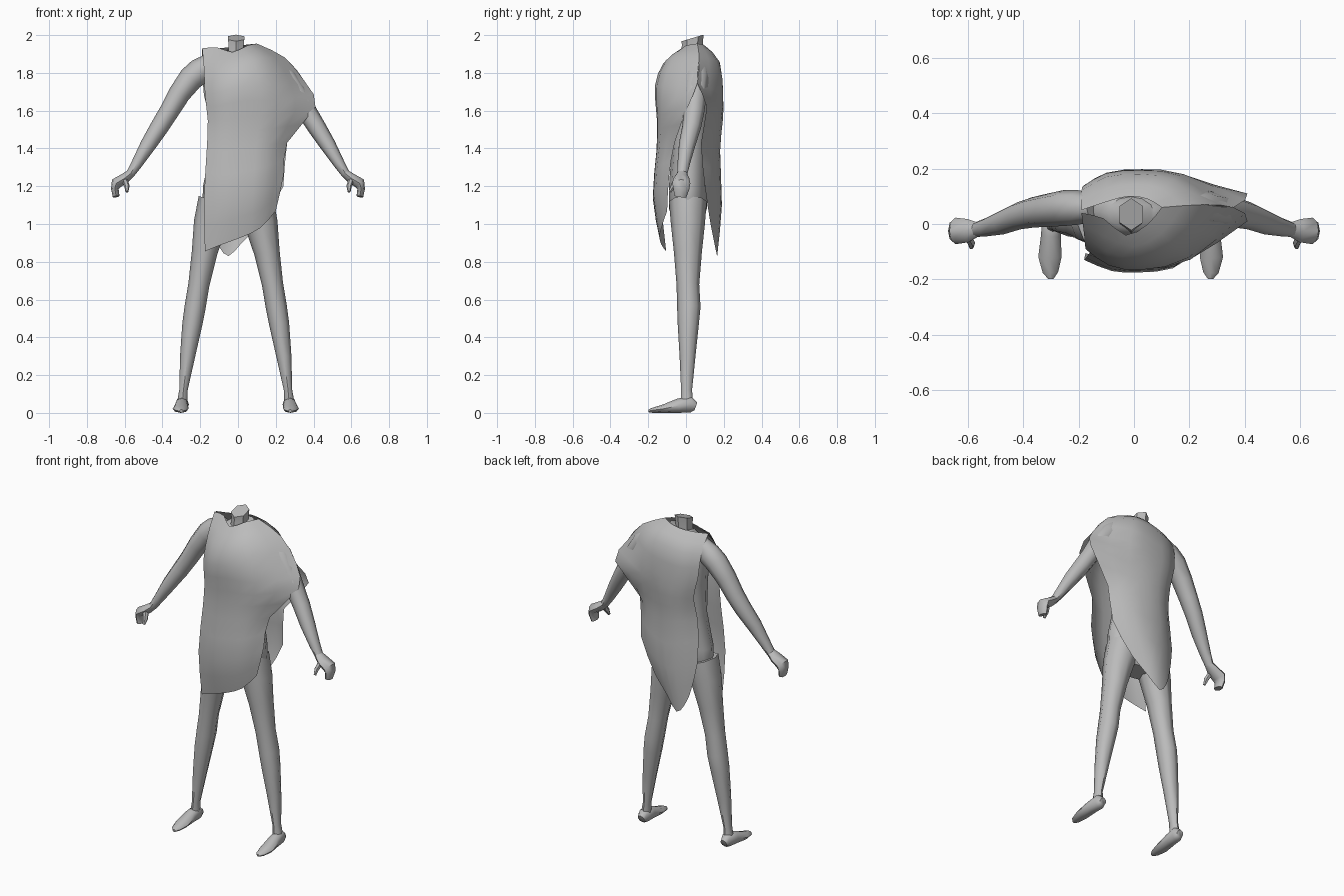
import bpy, bmesh, math
from mathutils import Vector

grey = bpy.data.materials.new("plain grey")
grey.diffuse_color = (0.5, 0.5, 0.5, 1)


def finish(name, bm, angle=50, closed=True):
    if closed:
        bmesh.ops.recalc_face_normals(bm, faces=bm.faces)
    me = bpy.data.meshes.new(name)
    bm.to_mesh(me)
    bm.free()
    ob = bpy.data.objects.new(name, me)
    bpy.context.collection.objects.link(ob)
    me.materials.append(grey)
    bpy.ops.object.select_all(action='DESELECT')
    ob.select_set(True)
    bpy.context.view_layer.objects.active = ob
    bpy.ops.object.shade_smooth_by_angle(angle=math.radians(angle))
    return ob


def tube(name, path, sides=8, ref=(0, 1, 0), side=1, shift=0, angle=50):
    """Loft of ellipses; path rows are x, y, z, half width, half depth (along ref)."""
    bm = bmesh.new()
    pts = [Vector((p[0] * side + shift, p[1], p[2])) for p in path]
    rings = []
    for i, p in enumerate(pts):
        t = (pts[min(i + 1, len(pts) - 1)] - pts[max(i - 1, 0)]).normalized()
        v = Vector(ref)
        v = (v - t * v.dot(t)).normalized()
        u = t.cross(v)
        a, b = path[i][3:5]
        ring = []
        for k in range(sides):
            w = 2 * math.pi * k / sides
            ring.append(bm.verts.new(p + u * a * math.cos(w) + v * b * math.sin(w)))
        rings.append(ring)
    for r, s in zip(rings, rings[1:]):
        for k in range(sides):
            n = (k + 1) % sides
            bm.faces.new((r[k], r[n], s[n], s[k]))
    bm.faces.new(rings[0])
    bm.faces.new(rings[-1])
    return finish(name, bm, angle)


def spline(ctrl, steps):
    """Smooth curve through the control points."""
    c = [Vector(p) for p in ctrl]
    out = []
    for i in range(len(c) - 1):
        p1, p2 = c[i], c[i + 1]
        p0 = c[i - 1] if i else 2 * p1 - p2
        p3 = c[i + 2] if i + 2 < len(c) else 2 * p2 - p1
        for k in range(steps):
            t = k / steps
            out.append(0.5 * (2 * p1 + (p2 - p0) * t + (2 * p0 - 5 * p1 + 4 * p2 - p3) * t * t
                              + (3 * p1 - p0 - 3 * p2 + p3) * t ** 3))
    out.append(c[-1])
    return out


def cloth(name, rows, flip):
    across = [spline(r, 2) for r in rows]
    cols = [spline(c, 2) for c in zip(*across)]
    bm = bmesh.new()
    vs = [[bm.verts.new(p) for p in c] for c in cols]
    for a, b in zip(vs, vs[1:]):
        for i in range(len(a) - 1):
            q = (a[i], a[i + 1], b[i + 1], b[i])
            bm.faces.new(q[::-1] if flip else q)
    return finish(name, bm, 40, closed=False)


# Torso and neck under the cloth
tube("torso", [(0, .01, 1.0, .13, .07), (0, .01, 1.08, .19, .10), (0, .01, 1.2, .185, .10),
               (0, .02, 1.4, .145, .095), (0, .03, 1.6, .155, .11), (0, .04, 1.76, .17, .12),
               (0, .05, 1.87, .16, .09), (-.01, .04, 1.92, .085, .06)], 12)
neck = tube("neck", [(-.01, .03, 1.88, .062, .05), (-.01, .033, 1.94, .055, .045),
                     (-.01, .035, 1.985, .058, .05)], 6, ref=(1, 0, 0))
for v in neck.data.vertices:        # top slopes down to the front
    if v.co.z > 1.96:
        v.co.z = 1.985 + (v.co.y - .035) * .3

# Limbs, one of each per side
for s, tag in ((-1, "right"), (1, "left")):
    tube(tag + "_leg", [(.10, .01, 1.12, .10, .10), (.135, .01, 1.0, .088, .09),
                        (.165, .01, .85, .068, .074), (.195, .01, .68, .056, .06),
                        (.215, .015, .56, .056, .062), (.23, .012, .47, .053, .056),
                        (.255, .008, .3, .04, .042), (.277, .003, .12, .022, .029),
                        (.285, .005, .03, .03, .035)], 8, side=s, shift=-.012)
    tube(tag + "_foot", [(.283, .052, .035, .022, .022), (.284, .025, .045, .036, .043),
                         (.288, -.04, .038, .036, .038), (.292, -.12, .022, .042, .022),
                         (.29, -.175, .014, .028, .014), (.288, -.198, .01, .01, .008)],
         8, ref=(0, 0, 1), side=s, shift=-.012)
    tube(tag + "_arm", [(.14, .06, 1.86, .05, .05), (.20, .06, 1.81, .07, .062),
                        (.25, .058, 1.77, .066, .065), (.31, .05, 1.69, .058, .06),
                        (.365, .042, 1.595, .052, .055), (.415, .03, 1.515, .049, .05),
                        (.475, .006, 1.42, .042, .044), (.535, -.012, 1.32, .03, .033),
                        (.57, -.02, 1.265, .023, .027)], 8, side=s)
    tube(tag + "_hand", [(.565, -.02, 1.27, .022, .026), (.60, -.024, 1.242, .027, .042),
                         (.645, -.025, 1.215, .03, .048), (.652, -.025, 1.185, .02, .042),
                         (.645, -.03, 1.145, .018, .032)], 8, side=s)
    tube(tag + "_thumb", [(.60, -.045, 1.235, .016, .018), (.588, -.068, 1.2, .014, .015),
                          (.588, -.085, 1.17, .008, .008)], 6, side=s)

# Draped cloth: front and back share the ridge over the left shoulder
front = [
    [(-.19, .04, 1.93), (-.11, .02, 1.935), (-.03, -.04, 1.91), (.05, 0, 1.945), (.1, .06, 1.955)],
    [(-.18, -.04, 1.82), (-.1, -.1, 1.82), (.02, -.12, 1.85), (.14, -.07, 1.88), (.25, .07, 1.88)],
    [(-.175, -.09, 1.68), (-.09, -.15, 1.7), (.03, -.165, 1.73), (.2, -.12, 1.73), (.36, .06, 1.745)],
    [(-.16, -.1, 1.55), (-.08, -.145, 1.55), (.04, -.155, 1.57), (.2, -.13, 1.58), (.41, .01, 1.62)],
    [(-.165, -.11, 1.4), (-.08, -.15, 1.38), (.03, -.155, 1.4), (.16, -.14, 1.42), (.26, -.06, 1.43)],
    [(-.18, -.13, 1.13), (-.08, -.17, 1.13), (.02, -.175, 1.15), (.14, -.16, 1.18), (.24, -.09, 1.25)],
    [(-.175, -.105, .855), (-.09, -.13, .89), (.02, -.14, .93), (.12, -.13, .98), (.2, -.1, 1.07)]]
back = [
    [(-.19, .05, 1.93), (-.1, .08, 1.93), (-.02, .1, 1.94), (.05, .09, 1.95), (.1, .06, 1.955)],
    [(-.19, .12, 1.83), (-.1, .17, 1.83), (.02, .18, 1.85), (.14, .16, 1.87), (.25, .07, 1.88)],
    [(-.18, .14, 1.68), (-.1, .185, 1.66), (.02, .197, 1.66), (.18, .18, 1.7), (.36, .06, 1.745)],
    [(-.15, .14, 1.55), (-.08, .185, 1.55), (.04, .195, 1.55), (.18, .17, 1.57), (.41, .11, 1.62)],
    [(-.16, .11, 1.4), (-.08, .17, 1.4), (.03, .18, 1.38), (.16, .15, 1.4), (.26, .08, 1.43)],
    [(-.17, .13, 1.15), (-.1, .17, 1.13), (0, .19, 1.1), (.12, .17, 1.15), (.24, .1, 1.2)],
    [(-.13, .15, .95), (-.1, .16, .88), (-.05, .165, .83), (.02, .15, .9), (.12, .13, 1.0)]]
cloth("cloth_front", front, True)
cloth("cloth_back", back, False)
